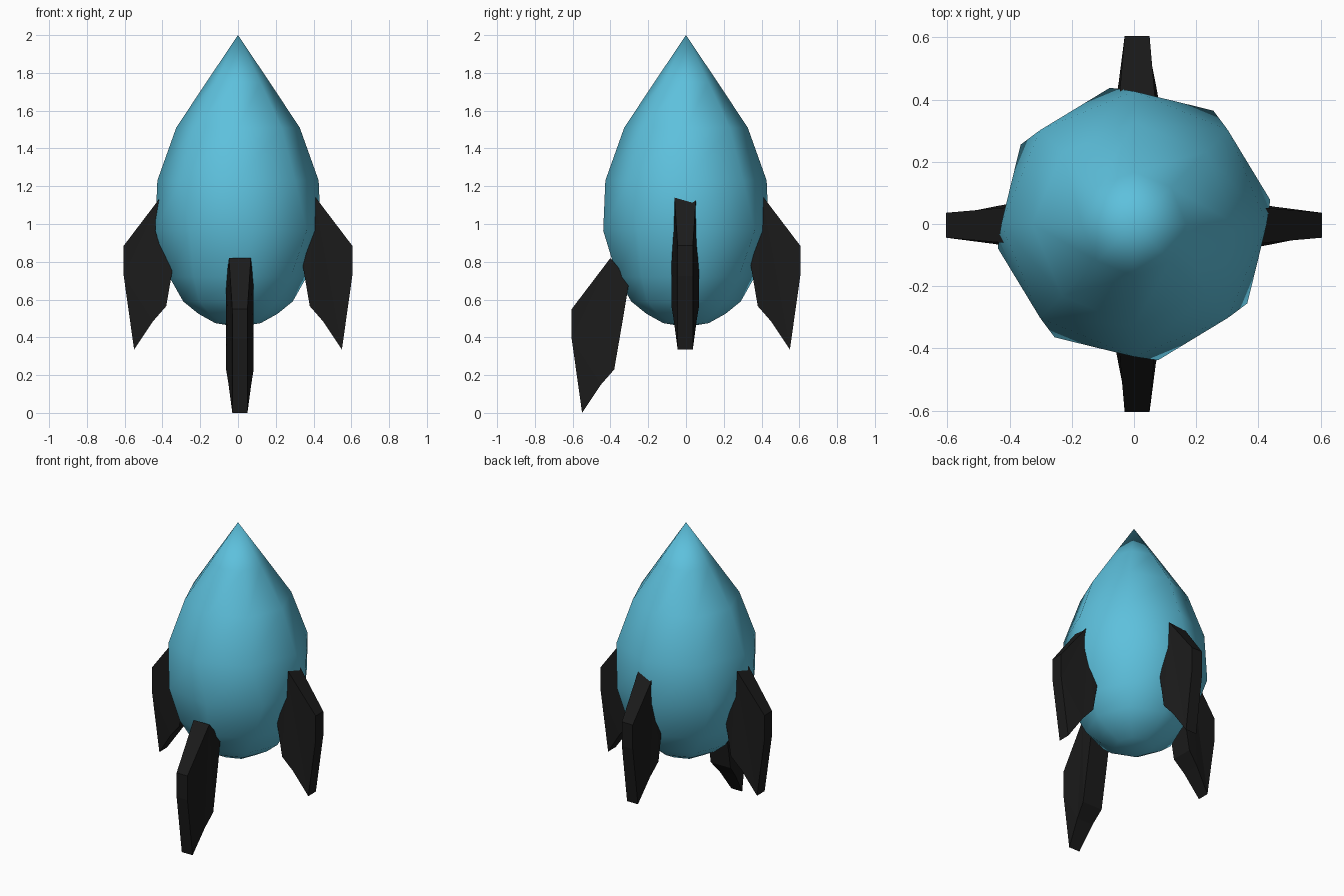
import bpy, bmesh
from math import sin, cos, pi, radians
from mathutils import Matrix

if "Cube" in bpy.data.objects:
    bpy.data.objects.remove(bpy.data.objects["Cube"])


def material(name, color):
    m = bpy.data.materials.new(name)
    m.diffuse_color = color
    m.use_nodes = True
    m.node_tree.nodes["Principled BSDF"].inputs["Base Color"].default_value = m.diffuse_color
    return m


def make_object(name, bm, mat, smooth):
    bmesh.ops.recalc_face_normals(bm, faces=bm.faces)
    for f in bm.faces:
        f.smooth = smooth
    me = bpy.data.meshes.new(name)
    bm.to_mesh(me)
    bm.free()
    me.materials.append(mat)
    ob = bpy.data.objects.new(name, me)
    bpy.context.collection.objects.link(ob)
    return ob


blue = material("hull_blue", (0.11, 0.53, 0.72, 1))
black = material("fin_black", (0.011, 0.011, 0.011, 1))

# Hull: eight-sided rings (z, radius, twist in degrees) closed by two tips
SIDES = 8
RINGS = [(0.475, 0.12, 0), (0.525, 0.21, 0), (0.59, 0.29, 0), (0.72, 0.365, 5),
         (0.965, 0.445, 10), (1.23, 0.427, 0), (1.51, 0.327, 0), (1.75, 0.168, 0)]
bm = bmesh.new()
rows = []
for z, r, twist in RINGS:
    angles = [radians(twist) + 2 * pi * i / SIDES for i in range(SIDES)]
    rows.append([bm.verts.new((r * cos(a), r * sin(a), z)) for a in angles])
bottom, nose = bm.verts.new((0, 0, 0.455)), bm.verts.new((0, 0, 2))
for i in range(SIDES):
    j = (i + 1) % SIDES
    for a, b in zip(rows, rows[1:]):
        bm.faces.new((a[i], a[j], b[j], b[i]))
    bm.faces.new((rows[0][j], rows[0][i], bottom))
    bm.faces.new((rows[-1][i], rows[-1][j], nose))
make_object("hull", bm, blue, True)

# Fin outline: (distance from axis, z, half thickness)
FIN = [(0.40, 0.82, 0.058), (0.605, 0.55, 0.04), (0.605, 0.39, 0.04),
       (0.55, 0.0, 0.04), (0.45, 0.15, 0.06), (0.38, 0.23, 0.073),
       (0.33, 0.52, 0.073), (0.30, 0.70, 0.072)]


def fin(name, angle, lift, offset):
    bm = bmesh.new()
    left = [bm.verts.new((r, offset + t, z + lift)) for r, z, t in FIN]
    right = [bm.verts.new((r, offset - t, z + lift)) for r, z, t in FIN]
    sides = [bm.faces.new(left), bm.faces.new(right[::-1])]
    for i in range(len(FIN)):
        j = (i + 1) % len(FIN)
        bm.faces.new((left[j], left[i], right[i], right[j]))
    bmesh.ops.triangulate(bm, faces=sides)
    bm.transform(Matrix.Rotation(radians(angle), 4, 'Z'))
    make_object(name, bm, black, False)


# The front fin sits lower than the other three
fin("front_fin", -90, 0, 0.01)
fin("right_fin", 0, 0.335, -0.004)
fin("back_fin", 90, 0.335, -0.01)
fin("left_fin", 180, 0.335, 0.004)
